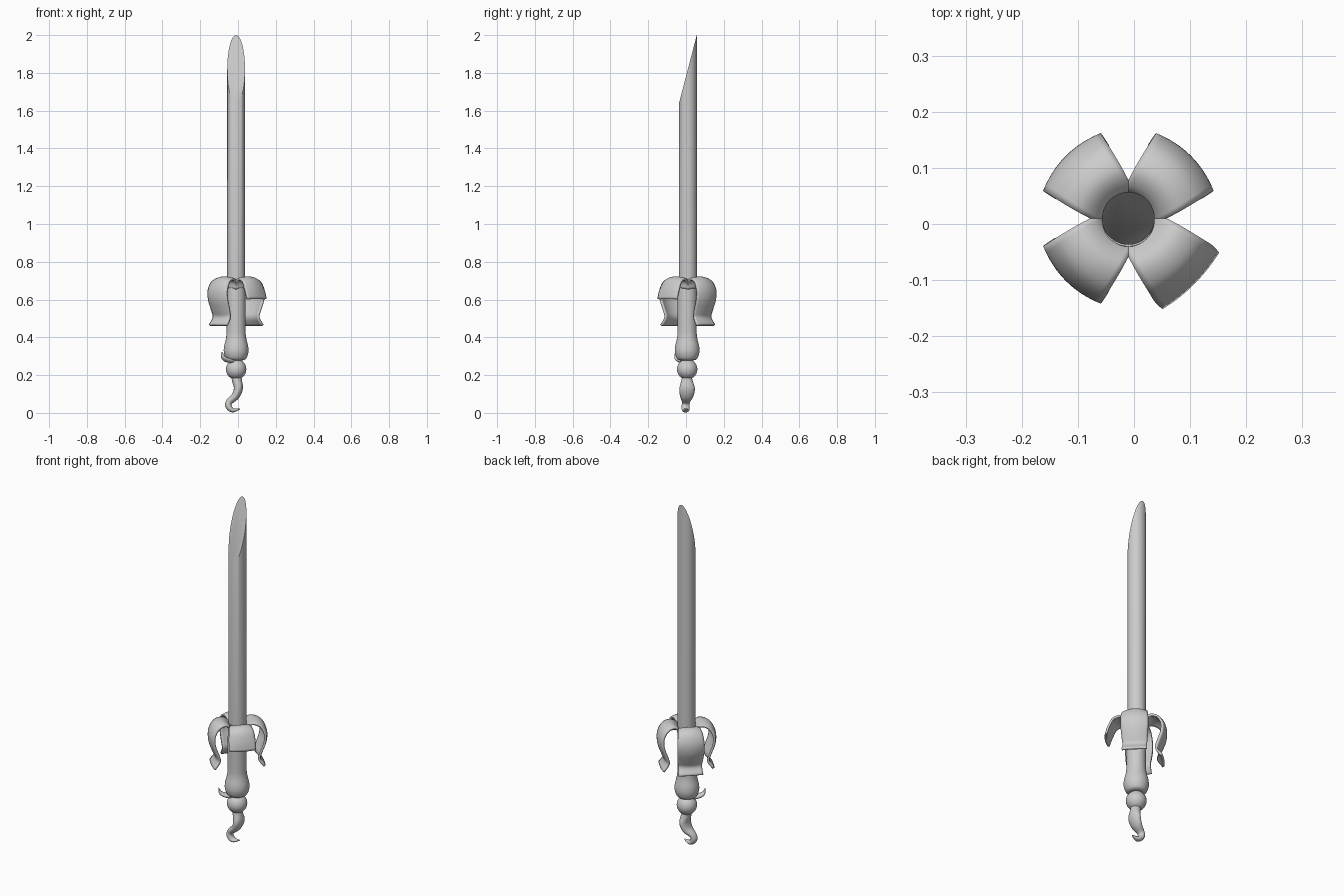
import bpy, bmesh, math
from mathutils import Vector

if "Cube" in bpy.data.objects:
    bpy.data.objects.remove(bpy.data.objects["Cube"])

CX, CY = -0.01, 0.01  # axis of the sword

grey = bpy.data.materials.new("light grey")
grey.use_nodes = True
colour = (0.6, 0.6, 0.6, 1)
grey.diffuse_color = colour
grey.node_tree.nodes["Principled BSDF"].inputs["Base Color"].default_value = colour


def finish(name, bm, angle=40):
    bmesh.ops.recalc_face_normals(bm, faces=bm.faces)
    mesh = bpy.data.meshes.new(name)
    bm.to_mesh(mesh)
    bm.free()
    mesh.materials.append(grey)
    obj = bpy.data.objects.new(name, mesh)
    bpy.context.collection.objects.link(obj)
    bpy.ops.object.select_all(action="DESELECT")
    obj.select_set(True)
    bpy.context.view_layer.objects.active = obj
    bpy.ops.object.shade_smooth_by_angle(angle=math.radians(angle))
    return obj


def spline(points, steps=5):
    """Smooth curve through points of any dimension."""
    pts = [Vector(p) for p in points]
    pts = [2 * pts[0] - pts[1]] + pts + [2 * pts[-1] - pts[-2]]
    out = []
    for a, b, c, d in zip(pts, pts[1:], pts[2:], pts[3:]):
        for i in range(steps):
            t = i / steps
            out.append(0.5 * (2 * b + (c - a) * t + (2 * a - 5 * b + 4 * c - d) * t * t
                              + (3 * b - a - 3 * c + d) * t ** 3))
    return out + [pts[-2]]


def skin(bm, rings):
    """Join equal rings of points into a capped tube."""
    loops = [[bm.verts.new(p) for p in ring] for ring in rings]
    for a, b in zip(loops, loops[1:]):
        for i in range(len(a)):
            j = (i + 1) % len(a)
            bm.faces.new((a[i], a[j], b[j], b[i]))
    bm.faces.new(loops[0])
    bm.faces.new(loops[-1])


def circle(sides):
    return [(math.cos(2 * math.pi * i / sides), math.sin(2 * math.pi * i / sides))
            for i in range(sides)]


def lathe(name, profile, sides=40):
    bm = bmesh.new()
    skin(bm, [[(CX + r * c, CY * 0.6 + r * s, z) for c, s in circle(sides)]
              for r, z in profile])
    return finish(name, bm)


def sweep(name, path, sizes, side, sides=20):
    """Tube along a path; sizes are half widths across and along the side axis."""
    side = Vector(side).normalized()
    path, sizes = spline(path), spline(sizes)
    rings = []
    for i, (p, (w, d)) in enumerate(zip(path, sizes)):
        tangent = path[min(i + 1, len(path) - 1)] - path[max(i - 1, 0)]
        across = side.cross(tangent).normalized()
        rings.append([p + across * w * c + side * d * s for c, s in circle(sides)])
    bm = bmesh.new()
    skin(bm, rings)
    return finish(name, bm, 60)


# Blade: round bar with a slanted flat end
R = 0.047
bm = bmesh.new()
ring = circle(48)
skin(bm, [[(CX + R * c, CY + R * s, 0.6) for c, s in ring],
          [(CX + R * c, CY + R * s, 1.82 + 0.18 * s) for c, s in ring]])
finish("blade", bm)

# Grip: slim bar swelling into a rounded foot
lathe("grip", spline([(0.046, 0.7), (0.05, 0.6), (0.05, 0.45), (0.053, 0.4),
                      (0.064, 0.35), (0.064, 0.315), (0.05, 0.284), (0.02, 0.276)]))

# Ball below the grip
bm = bmesh.new()
bmesh.ops.create_uvsphere(bm, u_segments=32, v_segments=20, radius=0.054)
bmesh.ops.translate(bm, verts=bm.verts, vec=(CX, 0.006, 0.231))
finish("pommel_ball", bm)

# Curled tail and the small side hook
sweep("tail",
      [(-0.01, 0.005, 0.2), (-0.005, 0.005, 0.17), (0.002, 0.006, 0.13), (-0.013, 0.004, 0.09),
       (-0.045, 0, 0.06), (-0.05, -0.002, 0.035), (-0.028, -0.002, 0.014), (0.01, -0.002, 0.021)],
      [(0.028, 0.024), (0.026, 0.03), (0.024, 0.041), (0.021, 0.036),
       (0.018, 0.022), (0.017, 0.021), (0.012, 0.019), (0.003, 0.004)], (0, 1, 0))
sweep("side_hook",
      [(-0.035, -0.015, 0.275), (-0.06, -0.036, 0.281), (-0.078, -0.05, 0.295), (-0.085, -0.056, 0.322)],
      [(0.012, 0.022), (0.012, 0.02), (0.009, 0.015), (0.002, 0.003)], (1, -1, 0))


# Drooping peel petals: each profile point is (radius, height, half width, edge droop)
def petal(name, degrees, profile, columns=13):
    a = math.radians(degrees)
    out, side = Vector((math.cos(a), math.sin(a), 0)), Vector((-math.sin(a), math.cos(a), 0))
    bm = bmesh.new()
    rows = []
    for r, z, w, droop in spline(profile, 4):
        row = []
        for i in range(columns):
            u = 2 * i / (columns - 1) - 1
            p = Vector((CX, CY, z)) + out * (r - droop * u * u) + side * w * u
            p.z -= droop * 0.6 * u * u * max(0, 1 - abs(z - 0.71) / 0.1)
            row.append(bm.verts.new(p))
        rows.append(row)
    for lower, upper in zip(rows, rows[1:]):
        for i in range(columns - 1):
            bm.faces.new((lower[i], lower[i + 1], upper[i + 1], upper[i]))
    obj = finish(name, bm)
    thick = obj.modifiers.new("thickness", "SOLIDIFY")
    thick.thickness = 0.012
    thick.offset = 0


top = [(0.044, 0.66, 0.038, 0.014), (0.054, 0.695, 0.045, 0.014), (0.085, 0.716, 0.054, 0.014),
       (0.125, 0.702, 0.064, 0.014), (0.149, 0.655, 0.07, 0.014)]
long_end = [(0.149, 0.6, 0.07, 0.016), (0.13, 0.545, 0.066, 0.016),
            (0.116, 0.505, 0.062, 0.01), (0.138, 0.464, 0.066, 0.004)]
short_end = [(0.16, 0.603, 0.07, 0.008)]
for name, degrees, end in (("back_left_petal", 45, long_end), ("back_right_petal", 135, long_end),
                           ("front_right_petal", 225, long_end), ("front_left_petal", 315, short_end)):
    petal(name, degrees, top + end)
